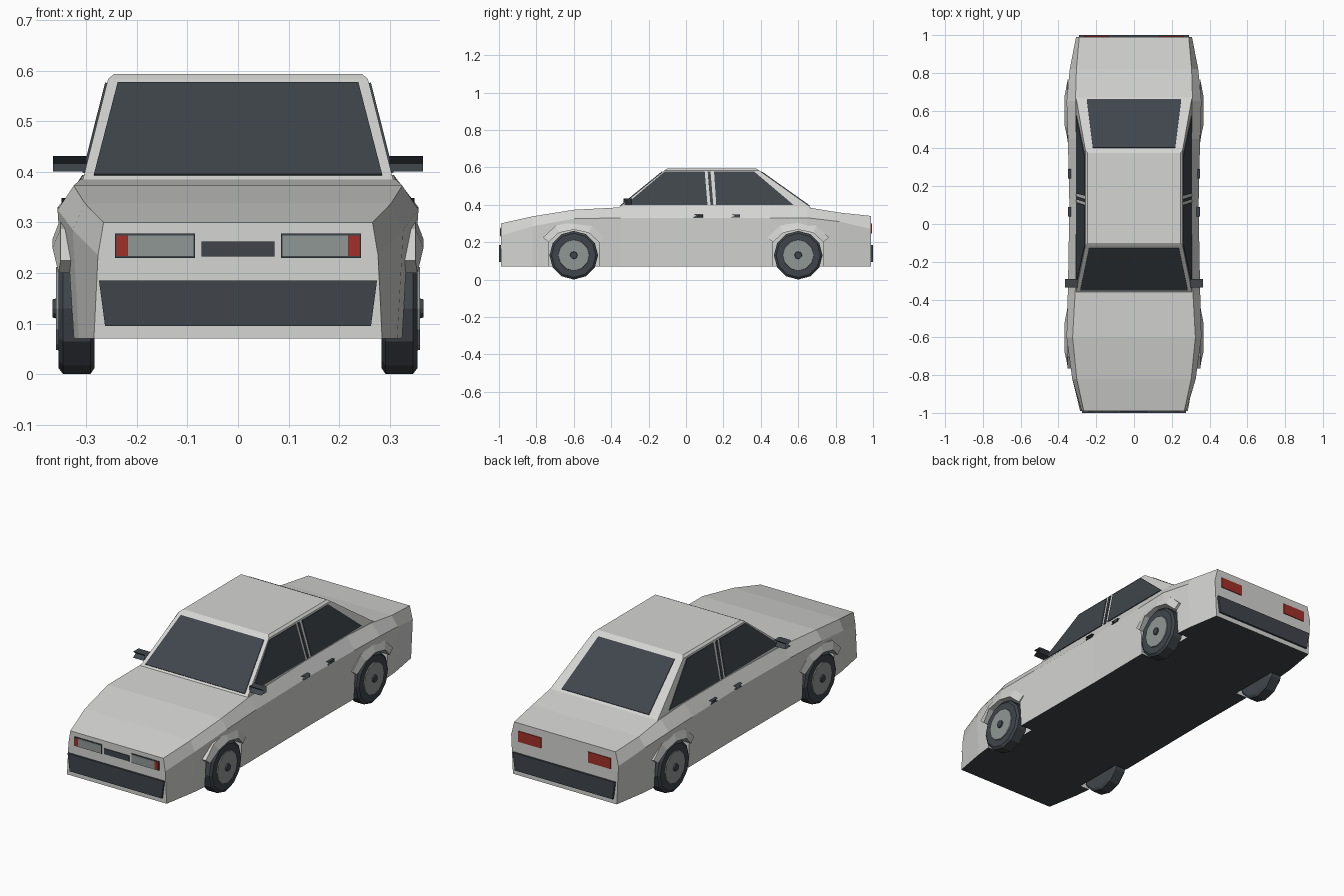
import bpy, bmesh, math
from mathutils import Vector

if "Cube" in bpy.data.objects:
    bpy.data.objects.remove(bpy.data.objects["Cube"], do_unlink=True)


def material(name, r, g, b):
    m = bpy.data.materials.new(name)
    m.use_nodes = True
    m.diffuse_color = (r, g, b, 1)
    m.node_tree.nodes["Principled BSDF"].inputs["Base Color"].default_value = (r, g, b, 1)
    return m


paint = material("silver paint", 0.66, 0.66, 0.65)
dark = material("dark trim", 0.05, 0.06, 0.07)
lamp = material("lamp grey", 0.28, 0.31, 0.30)
red = material("lamp red", 0.36, 0.03, 0.02)


def build(name, verts, faces, *mats):
    """Mesh object with outward normals."""
    bm = bmesh.new()
    vs = [bm.verts.new(v) for v in verts]
    for f in faces:
        bm.faces.new([vs[i] for i in f])
    bmesh.ops.recalc_face_normals(bm, faces=bm.faces)
    me = bpy.data.meshes.new(name)
    bm.to_mesh(me)
    bm.free()
    for m in mats:
        me.materials.append(m)
    ob = bpy.data.objects.new(name, me)
    bpy.context.collection.objects.link(ob)
    return ob


def loft(name, rings, *mats):
    """Closed solid through rings with equal point counts."""
    n = len(rings[0])
    verts = [p for r in rings for p in r]
    faces = [(k * n + i, k * n + (i + 1) % n, (k + 1) * n + (i + 1) % n, (k + 1) * n + i)
             for k in range(len(rings) - 1) for i in range(n)]
    faces += [tuple(range(n)), tuple(range(len(verts) - n, len(verts)))]
    return build(name, verts, faces, *mats)


def box(name, x, y, z, mat):
    rings = [[(x[0], b, c), (x[1], b, c), (x[1], y[1 - i], c), (x[0], y[1 - i], c)]
             for i, c in enumerate(z) for b in [y[i]]]
    return loft(name, rings, mat)


def plate(name, quad, mat, thick=0.004):
    """Thin panel raised outward from the car centre."""
    q = [Vector(p) for p in quad]
    n = (q[2] - q[0]).cross(q[3] - q[1]).normalized()
    if n.dot(sum(q, Vector()) / 4 - Vector((0, 0.1, 0.25))) < 0:
        n = -n
    return loft(name, [[p - n * 0.002 for p in q], [p + n * thick for p in q]], mat)


def side_name(s):
    return "left" if s > 0 else "right"


# Lower body: y, sill x, shoulder x and z, crest x and z
sections = [
    (-0.99, 0.285, 0.277, 0.235, 0.266, 0.300),
    (-0.82, 0.315, 0.327, 0.285, 0.303, 0.338),
    (-0.60, 0.340, 0.357, 0.325, 0.325, 0.373),
    (-0.35, 0.338, 0.350, 0.330, 0.311, 0.386),
    (0.10, 0.335, 0.342, 0.330, 0.307, 0.394),
    (0.45, 0.338, 0.350, 0.330, 0.308, 0.394),
    (0.65, 0.340, 0.357, 0.330, 0.310, 0.386),
    (0.82, 0.325, 0.340, 0.310, 0.305, 0.358),
    (0.99, 0.297, 0.307, 0.270, 0.290, 0.340),
]
body = loft("body", [[(-a, y, 0.07), (-b, y, zb), (-c, y, zc),
                      (c, y, zc), (b, y, zb), (a, y, 0.07)]
                     for y, a, b, zb, c, zc in sections], paint, dark)

# Wheel arches, cut out of the body sides
arch = [(-0.135, 0.07), (-0.135, 0.20), (-0.08, 0.25), (0, 0.267),
        (0.08, 0.25), (0.135, 0.20), (0.135, 0.07)]
for s in (-1, 1):
    for yc in (-0.6, 0.6):
        outline = [(-0.135, 0.02)] + arch[1:-1] + [(0.135, 0.02)]
        cutter = loft("arch_cutter", [[(s * x, yc + y, z) for y, z in outline]
                                      for x in (0.27, 0.45)])
        cutter.hide_render = True
        mod = body.modifiers.new("arch", "BOOLEAN")
        mod.object = cutter
        mod.operation = "DIFFERENCE"
        mod.solver = "EXACT"
        bpy.context.view_layer.objects.active = body
        bpy.ops.object.modifier_apply(modifier=mod.name)
        bpy.data.objects.remove(cutter, do_unlink=True)
        # Flared lip around the arch
        lip, root = [], []
        for y, z in arch[1:-1]:
            lip.append((s * (0.367 if z > 0.24 else 0.355), yc + y, z))
            root.append((s * 0.351, yc + y * 1.22, 0.1 + (z - 0.1) * 1.25))
        inner = [(s * 0.33, p[1], p[2]) for p in lip]
        back = [(s * 0.33, p[1], p[2]) for p in root]
        loft("arch_lip_" + side_name(s), list(zip(lip, root, back, inner)), paint)
for p in body.data.polygons:
    p.material_index = int(p.normal.z < -0.9 and p.center.z < 0.08)

# Cabin with a slightly crowned roof
BASE_X, ROOF_X, BASE_Z, ROOF_Z = 0.307, 0.257, 0.385, 0.584


def ring(x, y0, y1, z):
    return [(-x, y0, z), (x, y0, z), (x, y1, z), (-x, y1, z)]


loft("cabin", [ring(BASE_X, -0.36, 0.67, BASE_Z), ring(ROOF_X, -0.115, 0.39, ROOF_Z),
               ring(0.245, -0.10, 0.375, 0.594)], paint)


def end_glass(name, y0, y1, low_x, high_x):
    pts = []
    for t, x in ((0.04, low_x), (0.955, high_x)):
        y, z = y0 + (y1 - y0) * t, BASE_Z + (ROOF_Z - BASE_Z) * t
        pts += [(-x, y, z), (x, y, z)]
    plate(name, [pts[0], pts[1], pts[3], pts[2]], dark)


end_glass("windshield", -0.36, -0.115, 0.285, 0.238)
end_glass("rear_window", 0.67, 0.39, 0.250, 0.218)

# Side windows: low front, high front, high rear, low rear y
windows = {"front_window": (-0.325, -0.115, 0.100, 0.115),
           "pillar_strip": (0.131, 0.116, 0.131, 0.146),
           "rear_side_window": (0.162, 0.150, 0.365, 0.575)}
for s in (-1, 1):
    side = "_" + side_name(s)
    for name, ys in windows.items():
        quad = []
        for y, z in zip(ys, (0.398, 0.576, 0.576, 0.398)):
            t = (z - BASE_Z) / (ROOF_Z - BASE_Z)
            quad.append((s * (BASE_X + (ROOF_X - BASE_X) * t), y, z))
        plate(name + side, quad, dark)

    # Mirrors and door handles
    box("mirror" + side, (s * 0.300, s * 0.366), (-0.335, -0.29), (0.401, 0.432), dark)
    for y in (0.04, 0.24):
        box("door_handle" + side, (s * 0.330, s * 0.349), (y, y + 0.05), (0.333, 0.348), dark)

    # Lamps, each layer a little proud of the one below
    def lamp_plate(name, x0, x1, z0, z1, y, mat, thick):
        plate(name + side, [(s * x0, y, z0), (s * x1, y, z0),
                            (s * x1, y, z1), (s * x0, y, z1)], mat, thick)

    lamp_plate("headlight_frame", 0.085, 0.243, 0.230, 0.278, -0.99, dark, 0.003)
    lamp_plate("headlight", 0.088, 0.218, 0.234, 0.274, -0.99, lamp, 0.005)
    lamp_plate("front_indicator", 0.219, 0.240, 0.234, 0.274, -0.99, red, 0.005)
    lamp_plate("tail_light", 0.135, 0.265, 0.245, 0.300, 0.99, red, 0.004)

    # Wheels: turned tyre, rim and hub
    def disc(name, yc, profile, mat):
        rings = [[(s * x, yc + r * math.sin(k * math.tau / 12), 0.13 + r * math.cos(k * math.tau / 12))
                  for k in range(12)] for x, r in profile]
        loft(name + side, rings, mat)

    for end, yc in (("front", -0.6), ("rear", 0.6)):
        disc(end + "_tyre", yc, [(0.284, 0.118), (0.292, 0.13), (0.346, 0.13), (0.355, 0.118)], dark)
        disc(end + "_rim", yc, [(0.345, 0.085), (0.360, 0.082)], lamp)
        disc(end + "_hub", yc, [(0.350, 0.022), (0.367, 0.018)], dark)

# Grille and bumpers
plate("grille", [(-0.072, -0.99, 0.233), (0.072, -0.99, 0.233),
                 (0.072, -0.99, 0.262), (-0.072, -0.99, 0.262)], dark)
for name, e, wide in (("front_bumper", -1, 0.275), ("rear_bumper", 1, 0.292)):
    loft(name, [[(-x, e * 0.98, z), (x, e * 0.98, z), (x, e, z), (-x, e, z)]
                for x, z in ((wide - 0.012, 0.095), (wide, 0.185))], dark)
